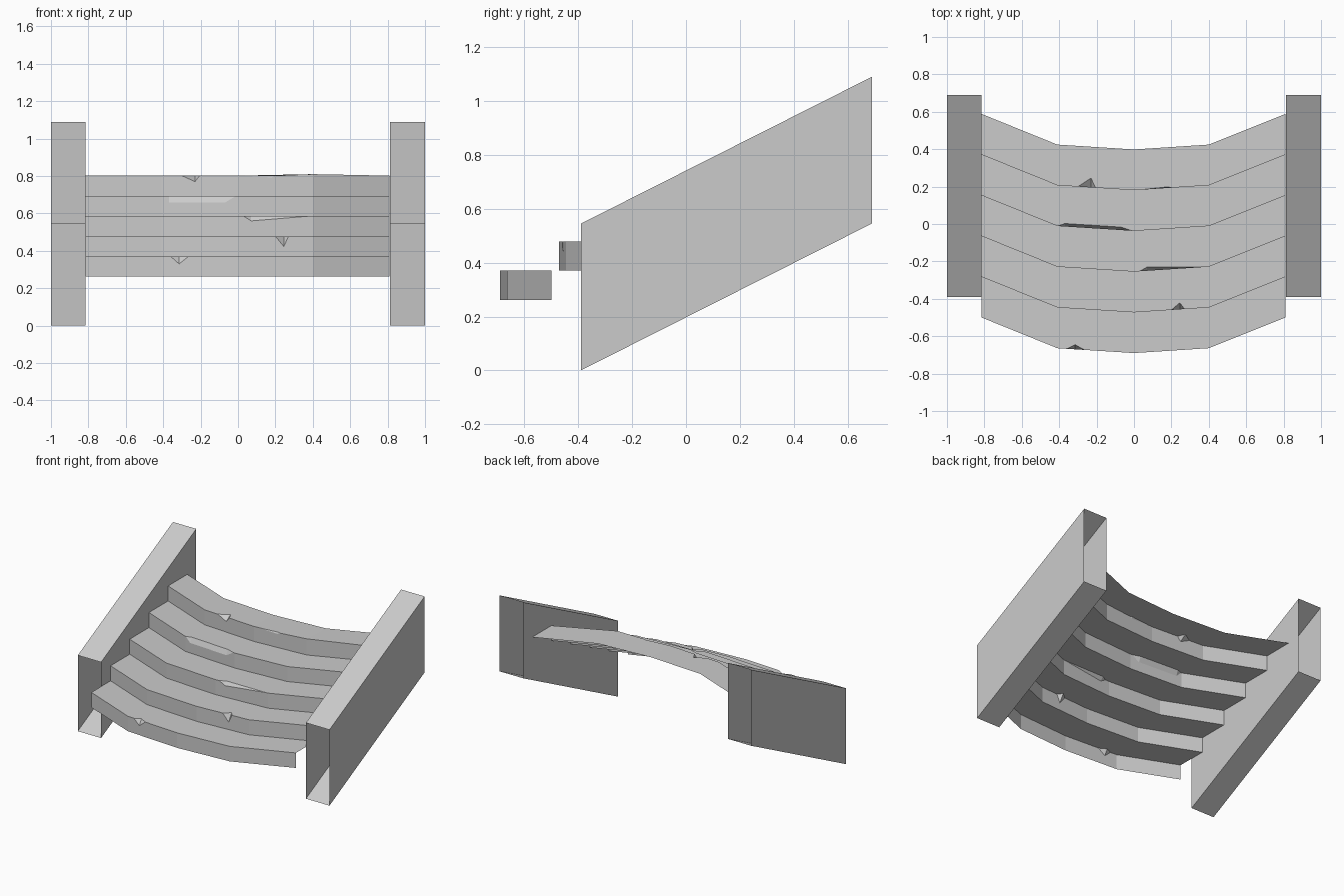
import bpy, bmesh
from mathutils import Vector

cube = bpy.data.objects.get("Cube")
if cube:
    bpy.data.objects.remove(cube)

stone = bpy.data.materials.new("light_grey_stone")
stone.use_nodes = True
GREY = (0.6, 0.6, 0.6, 1)
stone.diffuse_color = GREY
stone.node_tree.nodes["Principled BSDF"].inputs["Base Color"].default_value = GREY

STEPS, RISE, RUN = 5, 0.108, 0.2177
BASE_Z, FRONT_Y = 0.262, -0.69
# Plan curve shared by every step: x and setback from the middle
CURVE = [(-0.815, 0.19), (-0.41, 0.026), (0, 0), (0.4, 0.026), (0.81, 0.19)]

# Chips per step: left x, right x, deepest x positions, drop, setback
CHIPS = {
    0: [(-0.36, -0.265, [-0.315], 0.04, 0.025)],
    1: [(0.2, 0.27, [0.245], 0.055, 0.035)],
    2: [(0.03, 0.385, [0.07], 0.026, 0.02)],
    3: [(-0.408, -0.01, [-0.37, -0.07], 0.036, 0.016)],
    4: [(-0.3, -0.205, [-0.23], 0.032, 0.05), (0.03, 0.2, [0.18], 0.01, 0.006)],
}


def make_object(name, faces):
    """Build a mesh from polygons given as lists of points."""
    bm = bmesh.new()
    for points in faces:
        bm.faces.new([bm.verts.new(p) for p in points])
    bmesh.ops.remove_doubles(bm, verts=bm.verts[:], dist=0.0005)
    mesh = bpy.data.meshes.new(name)
    bm.to_mesh(mesh)
    bm.free()
    mesh.materials.append(stone)
    obj = bpy.data.objects.new(name, mesh)
    bpy.context.collection.objects.link(obj)
    return obj


def step_faces(i):
    """One step: curved riser and tread, with chips cut from the nosing."""
    faces = []
    y0, z0 = FRONT_Y + i * RUN, BASE_Z + i * RISE
    top = z0 + RISE
    for (xa, sa), (xb, sb) in zip(CURVE, CURVE[1:]):
        def nose(x, drop=0, back=0):
            t = (x - xa) / (xb - xa)
            lift = 0.008 if i == STEPS - 1 and x == 0.4 else 0
            return Vector((x, y0 + sa + (sb - sa) * t + back, top - drop + lift))

        riser_edge, tread_edge = [nose(xa)], [nose(xa)]
        for left, right, lows, drop, back in CHIPS[i]:
            if not (xa <= left and right <= xb):
                continue
            a, b = nose(left), nose(right)
            low = [nose(x, drop=drop) for x in lows]
            deep = [nose(x, back=back) for x in lows]
            riser_edge += [a] + low + [b]
            tread_edge += [a] + deep + [b]
            # Broken surface inside the chip
            faces += [[a, low[0], deep[0]], [low[-1], b, deep[-1]]]
            for k in range(len(lows) - 1):
                faces.append([low[k], low[k + 1], deep[k + 1], deep[k]])
        riser_edge.append(nose(xb))
        tread_edge.append(nose(xb))
        foot = [(xa, y0 + sa, z0), (xb, y0 + sb, z0)]
        rear = [(xb, y0 + sb + RUN, top), (xa, y0 + sa + RUN, top)]
        faces.append(foot + riser_edge[::-1])
        faces.append(tread_edge + rear)
    return faces


for i in range(STEPS):
    make_object(f"step_{i + 1}", step_faces(i))

# Sloping side rails, open at both ends
PROFILE = [(-0.39, 0), (0.69, 0.545), (0.69, 1.09), (-0.39, 0.545)]
for name, x0, x1 in (("left_rail", 0.813, 1), ("right_rail", -1, -0.815)):
    near = [(x0, y, z) for y, z in PROFILE]
    far = [(x1, y, z) for y, z in PROFILE]
    bottom = [near[0], near[1], far[1], far[0]]
    cap = [near[3], far[3], far[2], near[2]]
    make_object(name, [near[::-1], far, bottom, cap])
